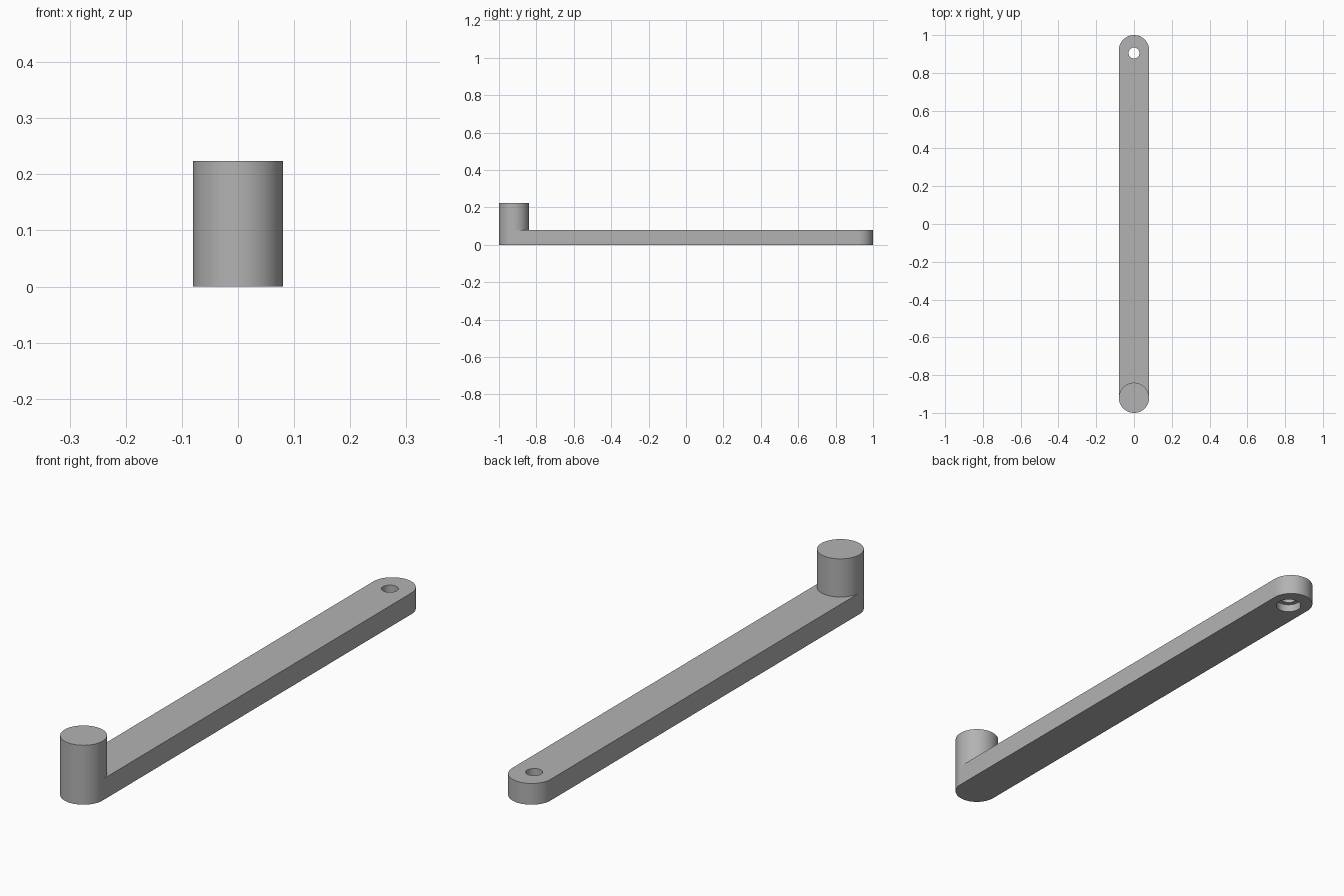
import bpy, bmesh
from math import pi, sin, cos, radians
from mathutils import Vector

cube = bpy.data.objects.get("Cube")
if cube:
    bpy.data.objects.remove(cube, do_unlink=True)

R = 0.08            # arm half width and post radius
END = 0.92          # centre distance of both rounded ends
ARM_H, POST_H = 0.08, 0.224
HOLE_Y = 0.905
SEG = 48            # steps per half circle

grey = bpy.data.materials.new("plain grey")
grey.use_nodes = True
color = (0.45, 0.45, 0.45, 1)
grey.diffuse_color = color
grey.node_tree.nodes["Principled BSDF"].inputs["Base Color"].default_value = color


def half_circle(bm, y, start):
    """Vertices of a half circle, counter-clockwise from angle start."""
    return [bm.verts.new((R * cos(start + pi * i / SEG), y + R * sin(start + pi * i / SEG), 0))
            for i in range(SEG + 1)]


def raise_faces(bm, faces, height, keep):
    """Extrude faces upwards and return the new top faces."""
    new = bmesh.ops.extrude_face_region(bm, geom=faces, use_keep_orig=keep)["geom"]
    verts = [g for g in new if isinstance(g, bmesh.types.BMVert)]
    bmesh.ops.translate(bm, verts=verts, vec=Vector((0, 0, height)))
    return [g for g in new if isinstance(g, bmesh.types.BMFace)]


# Arm and post as one solid: a disc and the rest of the arm share an arc
bm = bmesh.new()
inner = half_circle(bm, -END, 0)
front = half_circle(bm, -END, pi)
far = half_circle(bm, END, 0)
disc = bm.faces.new(inner + front[1:-1])
bm.verts.remove(front[0])
bm.verts.remove(front[-1])
rest = bm.faces.new(far + inner[::-1])
tops = raise_faces(bm, [disc, rest], ARM_H, True)
post_top = min(tops, key=lambda f: f.calc_center_median().y)
raise_faces(bm, [post_top], POST_H - ARM_H, False)
bmesh.ops.recalc_face_normals(bm, faces=bm.faces)
mesh = bpy.data.meshes.new("crank_arm")
bm.to_mesh(mesh)
bm.free()
mesh.materials.append(grey)
arm = bpy.data.objects.new("crank_arm", mesh)
bpy.context.collection.objects.link(arm)


def drill(radius, z_low, z_high):
    """Cut a round hole near the far end of the arm."""
    bpy.ops.mesh.primitive_cylinder_add(vertices=SEG, radius=radius, depth=z_high - z_low,
                                        location=(0, HOLE_Y, (z_low + z_high) / 2))
    cutter = bpy.context.object
    cutter.hide_render = True
    cutter.data.materials.append(grey)
    mod = arm.modifiers.new("hole", "BOOLEAN")
    mod.operation, mod.solver, mod.object = "DIFFERENCE", "EXACT", cutter
    bpy.ops.object.select_all(action="DESELECT")
    arm.select_set(True)
    bpy.context.view_layer.objects.active = arm
    bpy.ops.object.modifier_apply(modifier=mod.name)
    bpy.data.objects.remove(cutter, do_unlink=True)


# Through hole with a wider recess on the underside
drill(0.029, -0.05, 0.15)
drill(0.046, -0.05, 0.03)

bpy.ops.object.shade_smooth_by_angle(angle=radians(30))
